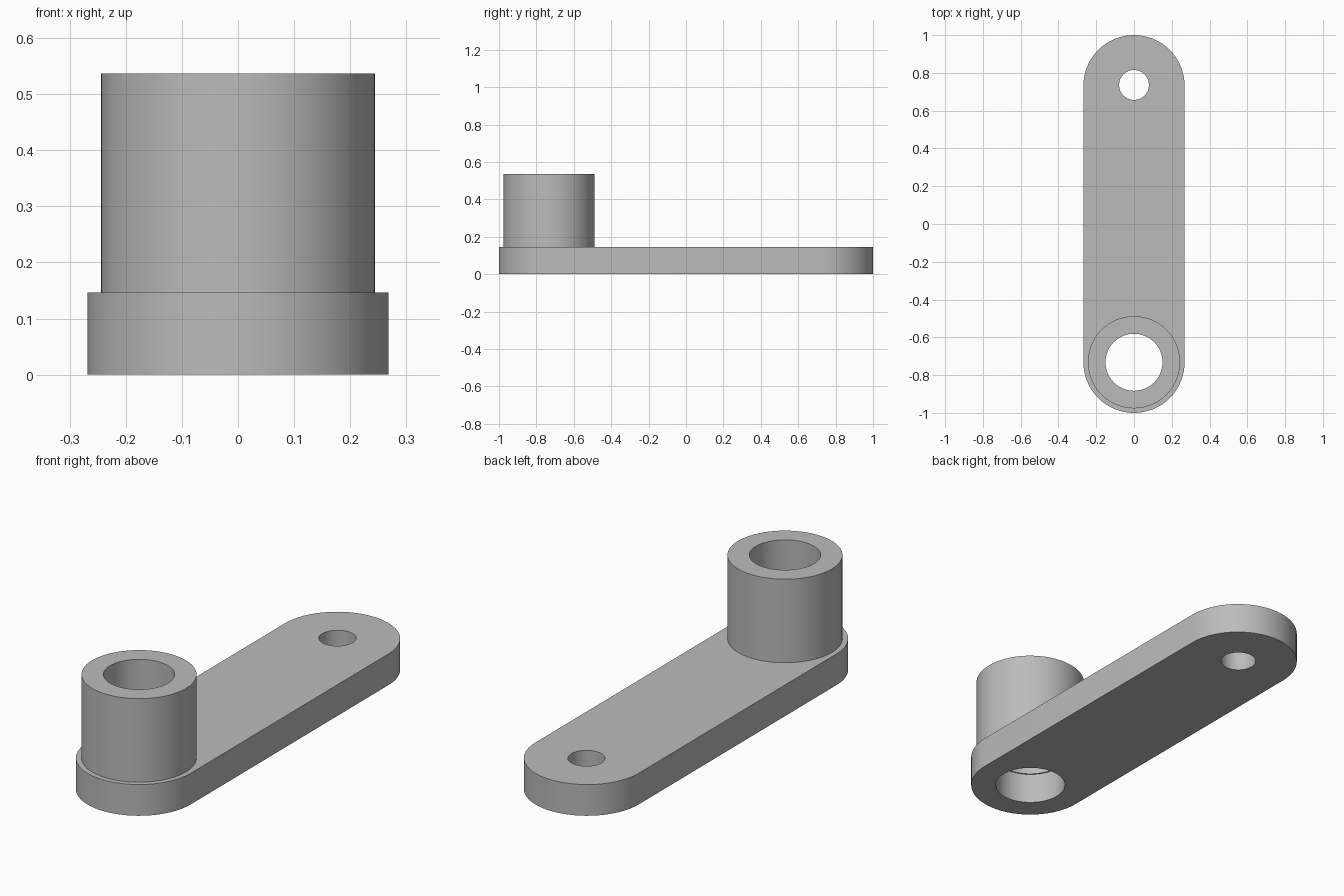
import bpy
from math import cos, sin, pi, radians

if "Cube" in bpy.data.objects:
    bpy.data.objects.remove(bpy.data.objects["Cube"], do_unlink=True)

PLATE_R, PLATE_TOP = 0.268, 0.146
BOSS_R, BOSS_TOP = 0.244, 0.537
PIVOT = 1 - PLATE_R          # distance of both hole centres from the middle

grey = bpy.data.materials.new("plain grey")
grey.use_nodes = True
colour = (0.5, 0.5, 0.5, 1)
grey.diffuse_color = colour
grey.node_tree.nodes["Principled BSDF"].inputs["Base Color"].default_value = colour


def arc(y, r, start=0.0, sweep=2 * pi, steps=64, closed=True):
    count = steps if closed else steps + 1
    return [(r * cos(start + sweep * i / steps), y + r * sin(start + sweep * i / steps))
            for i in range(count)]


def extruded(name, loops, z0, z1):
    """Fill the first loop, leave the others as holes, and extrude upwards."""
    curve = bpy.data.curves.new(name, "CURVE")
    curve.dimensions = "2D"
    curve.fill_mode = "BOTH"
    curve.extrude = (z1 - z0) / 2
    for loop in loops:
        spline = curve.splines.new("POLY")
        spline.points.add(len(loop) - 1)
        for point, (x, y) in zip(spline.points, loop):
            point.co = (x, y, 0, 1)
        spline.use_cyclic_u = True
    obj = bpy.data.objects.new(name, curve)
    obj.location.z = (z0 + z1) / 2
    bpy.context.collection.objects.link(obj)
    bpy.ops.object.select_all(action="DESELECT")
    obj.select_set(True)
    bpy.context.view_layer.objects.active = obj
    bpy.ops.object.convert(target="MESH")
    obj = bpy.context.object
    obj.name = name
    obj.data.materials.clear()
    obj.data.materials.append(grey)
    # Weld the caps to the walls so that shading is continuous
    bpy.ops.object.mode_set(mode="EDIT")
    bpy.ops.mesh.select_all(action="SELECT")
    bpy.ops.mesh.remove_doubles(threshold=0.0001)
    bpy.ops.mesh.normals_make_consistent(inside=False)
    bpy.ops.object.mode_set(mode="OBJECT")
    bpy.ops.object.shade_smooth_by_angle(angle=radians(30))
    return obj


# Round-ended arm with a pin hole at the back and a wider socket at the front
outline = (arc(PIVOT, PLATE_R, 0, pi, 32, False)
           + arc(-PIVOT, PLATE_R, pi, pi, 32, False))
extruded("arm_plate", [outline, arc(PIVOT + 0.004, 0.079), arc(-PIVOT, 0.157)],
         0, PLATE_TOP)

# Hollow boss standing on the front end, with a slightly narrower bore
extruded("boss_tube", [arc(-PIVOT, BOSS_R), arc(-PIVOT, 0.151)], PLATE_TOP, BOSS_TOP)
